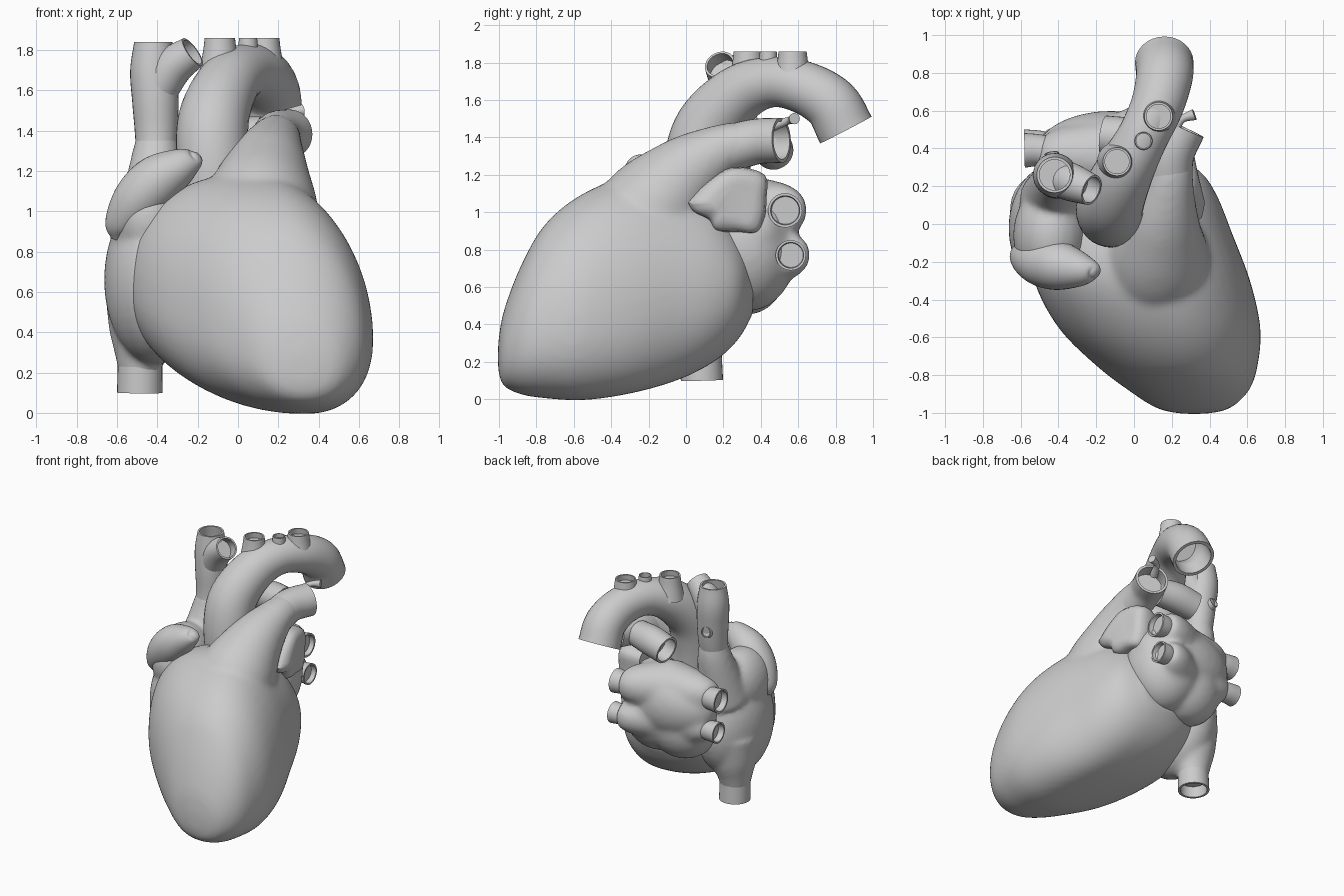
import bpy, bmesh
from math import cos, sin, pi, copysign
from mathutils import Vector, Matrix

cube = bpy.data.objects.get("Cube")
if cube:
    bpy.data.objects.remove(cube)

GREY = (0.6, 0.6, 0.6, 1)
mat = bpy.data.materials.new("plain grey")
mat.use_nodes = True
mat.diffuse_color = GREY
mat.node_tree.nodes["Principled BSDF"].inputs["Base Color"].default_value = GREY
SIDES = 32


def spline(points, steps=6):
    """Smooth curve through points, any number of components."""
    pts = [Vector(p) for p in points]
    out = []
    for i in range(len(pts) - 1):
        b, c = pts[i], pts[i + 1]
        a = pts[i - 1] if i else b * 2 - c
        d = pts[i + 2] if i + 2 < len(pts) else c * 2 - b
        for s in range(steps):
            t = s / steps
            out.append(b + (c - a) * (t / 2) + (a * 2 - b * 5 + c * 4 - d) * (t * t / 2)
                       + (b * 3 - a - c * 3 + d) * (t ** 3 / 2))
    return out + [pts[-1]]


def skin(bm, rings):
    """Bridge rings of points into a closed surface."""
    loops = [[bm.verts.new(p) for p in ring] for ring in rings]
    n = len(loops[0])
    for a, b in zip(loops, loops[1:]):
        for i in range(n):
            j = (i + 1) % n
            bm.faces.new((a[i], a[j], b[j], b[i]))
    bm.faces.new(loops[0][::-1])
    bm.faces.new(loops[-1])


def tube(bm, points, end=False, depth=4, wall=0.85):
    """Round tube along (x, y, z, radius) points; an open end gets a rim and a hollow."""
    path = spline(points)
    pos = [p.to_3d() for p in path]
    span = pos[-1] - pos[0]
    ref = Vector((0, 0, 1)) if abs(span.x) > max(abs(span.y), abs(span.z)) else Vector((1, 0, 0))

    def ring(i, scale=1):
        t = (pos[min(i + 1, len(pos) - 1)] - pos[max(i - 1, 0)]).normalized()
        u = (ref - t * ref.dot(t)).normalized()
        v = t.cross(u)
        r = path[i][3] * scale
        return [pos[i] + (u * cos(a) + v * sin(a)) * r
                for a in (2 * pi * k / SIDES for k in range(SIDES))]

    last = len(pos) - 1
    rings = [ring(i) for i in range(last + 1)]
    if end:
        rings += [ring(last - i, wall) for i in range(depth + 1)]
    skin(bm, rings)


def blob(bm, centre, radii):
    bmesh.ops.create_uvsphere(bm, u_segments=32, v_segments=20, radius=1,
                              matrix=Matrix.Translation(centre) @ Matrix.Diagonal((*radii, 1)))


def finish(name, bm, fuse=0):
    """Turn a bmesh into an object; fuse melts its overlapping volumes together."""
    bmesh.ops.recalc_face_normals(bm, faces=bm.faces)
    mesh = bpy.data.meshes.new(name)
    bm.to_mesh(mesh)
    bm.free()
    mesh.materials.append(mat)
    ob = bpy.data.objects.new(name, mesh)
    bpy.context.collection.objects.link(ob)
    bpy.ops.object.select_all(action='DESELECT')
    ob.select_set(True)
    bpy.context.view_layer.objects.active = ob
    if fuse:
        remesh = ob.modifiers.new("fuse", 'REMESH')
        remesh.mode = 'VOXEL'
        remesh.voxel_size = 0.018
        remesh.use_smooth_shade = True
        smooth = ob.modifiers.new("soften", 'SMOOTH')
        smooth.factor = 0.5
        smooth.iterations = fuse
    else:
        bpy.ops.object.shade_smooth_by_angle(angle=0.8)


def vessel(name, points, **options):
    bm = bmesh.new()
    tube(bm, points, **options)
    finish(name, bm)


# Ventricles: sections along y
# (y, left, right, top crest x, bottom crest x, bottom, top, widest z left, widest z right)
sections = [
    (-1.005, .25, .39, .32, .32, .15, .3, .23, .23), (-.975, .12, .51, .31, .33, .07, .47, .26, .25),
    (-.88, -.03, .61, .28, .33, .025, .72, .34, .3), (-.75, -.2, .655, .24, .33, .005, .94, .43, .34),
    (-.55, -.4, .67, .18, .33, -.005, 1.1, .53, .38), (-.3, -.53, .615, .1, .3, .03, 1.19, .62, .42),
    (-.05, -.55, .52, .06, .22, .1, 1.16, .65, .5), (.15, -.47, .44, .06, .14, .2, 1.06, .65, .55),
    (.28, -.33, .35, .05, .08, .32, .9, .62, .6), (.36, -.15, .2, .03, .03, .46, .76, .6, .6)]


def section_ring(s):
    y, left, right, top_x, low_x, low, high, left_z, right_z = s
    ring = []
    for k in range(48):
        c, d = cos(pi * k / 24), sin(pi * k / 24)
        cx = top_x if d > 0 else low_x
        cz = right_z if c > 0 else left_z
        power = (1.04 if d > 0 else .88) if c > 0 else (.88 if d > 0 else .95)
        c, d = copysign(abs(c) ** power, c), copysign(abs(d) ** power, d)
        ring.append((cx + c * (right - cx if c > 0 else cx - left), y,
                     cz + d * (high - cz if d > 0 else cz - low)))
    return ring


bm = bmesh.new()
skin(bm, [section_ring(s) for s in spline(sections, 4)])
# Outflow cone rising into the pulmonary trunk
tube(bm, [(.1, -.42, .66, .22), (.11, -.2, .98, .29), (.14, 0, 1.2, .215),
          (.18, .2, 1.335, .14), (.2, .36, 1.375, .11)])
finish("ventricles", bm, 18)

vessel("left_pulmonary_artery", [(.18, .17, 1.32, .13), (.195, .36, 1.375, .122),
                                 (.26, .51, 1.385, .12)], end=True)
vessel("right_pulmonary_artery", [(.12, .42, 1.37, .1), (-.02, .45, 1.36, .11),
                                  (-.16, .47, 1.33, .105)], end=True)
vessel("arterial_ligament", [(.2, .46, 1.46, .03), (.25, .55, 1.49, .02), (.32, .58, 1.5, .03)])

# Aorta and its three arch branches
vessel("aorta", [(-.1, .05, .95, .17), (-.125, .06, 1.25, .18), (-.12, .12, 1.46, .175),
                 (-.05, .28, 1.63, .155), (.04, .45, 1.695, .135), (.12, .62, 1.67, .14),
                 (.16, .775, 1.58, .15), (.16, .855, 1.44, .155)], end=True, depth=10)
for name, x, y, r in (("front", -.09, .33, .075), ("middle", .05, .44, .045), ("rear", .13, .57, .075)):
    vessel(name + "_arch_branch", [(x, y, 1.68, r * 1.4), (x, y, 1.79, r * 1.12),
                                   (x, y, 1.86, r)], end=True)

# Right atrium with its auricle and great veins
bm = bmesh.new()
blob(bm, (-.41, -.02, .66), (.255, .345, .42))
blob(bm, (-.44, -.06, .96), (.2, .27, .26))
tube(bm, [(-.46, .08, .6, .2), (-.475, .08, .4, .165), (-.485, .08, .28, .125), (-.485, .08, .18, .1)])
tube(bm, [(-.42, .12, .9, .19), (-.41, .21, 1.2, .135), (-.405, .235, 1.33, .11), (-.41, .245, 1.43, .08)])
finish("right_atrium", bm, 8)
vessel("right_auricle", [(-.6, -.16, .86, .03), (-.58, -.17, .93, .085), (-.5, -.2, 1.05, .125),
                         (-.4, -.22, 1.15, .13), (-.29, -.24, 1.22, .095), (-.22, -.25, 1.26, .055),
                         (-.2, -.26, 1.28, .02)])
vessel("lower_great_vein", [(-.475, .08, .45, .11), (-.485, .08, .28, .11), (-.487, .085, .1, .113)], end=True)
vessel("upper_great_vein", [(-.41, .18, 1.1, .09), (-.405, .235, 1.35, .104), (-.41, .25, 1.55, .115),
                            (-.42, .26, 1.7, .115), (-.42, .26, 1.84, .095)], end=True)
vessel("upper_vein_branch", [(-.41, .25, 1.58, .1), (-.33, .22, 1.71, .1), (-.225, .18, 1.79, .083)], end=True)
vessel("small_rear_vein", [(-.42, .28, 1.47, .05), (-.43, .34, 1.5, .042), (-.435, .375, 1.51, .038)], end=True)

# Left atrium with four lung veins, two on each side
bm = bmesh.new()
blob(bm, (0, .33, .82), (.28, .27, .35))
blob(bm, (-.12, .38, .89), (.4, .22, .26))
blob(bm, (-.2, .32, .72), (.28, .23, .27))
veins = []
for side, root, tip, y_shift in (("right", -.12, -.58, -.14), ("left", -.12, .24, 0)):
    for level, z, y, r in (("upper", 1.01, .53, .085), ("lower", .77, .56, .075)):
        y += y_shift
        mid = root + (tip - root) * .6
        tube(bm, [(root, .36, z - .02, r * 2.4), (mid, y - .02, z, r * 1.7),
                  (root + (tip - root) * .82, y, z, r * 1.05)])
        veins.append((f"{side}_{level}_lung_vein", [(mid, y - .02, z, r), (mid * .4 + tip * .6, y, z, r),
                                                    (tip, y, z, r * 1.08)]))
finish("left_atrium", bm, 16)
for name, points in veins:
    vessel(name, points, end=True)

# Left auricle: a soft lobed flap (y, z outline)
outline = [(0, 1.05), (.11, 1.16), (.25, 1.24), (.42, 1.2), (.43, 1.07), (.42, .97),
           (.38, .89), (.27, .895), (.16, .9), (.12, .96), (.04, 1.0)]


def flap_ring(x, scale):
    return [(x + .12 * (.2 - y), .24 + (y - .24) * scale, 1.05 + (z - 1.05) * scale)
            for y, z in spline(outline + outline[:1], 4)[:-1]]


bm = bmesh.new()
skin(bm, [flap_ring(x, s) for x, s in ((.15, .85), (.22, .98), (.27, 1), (.31, .96),
                                       (.335, .85), (.347, .65), (.35, .5))])
finish("left_auricle", bm)
